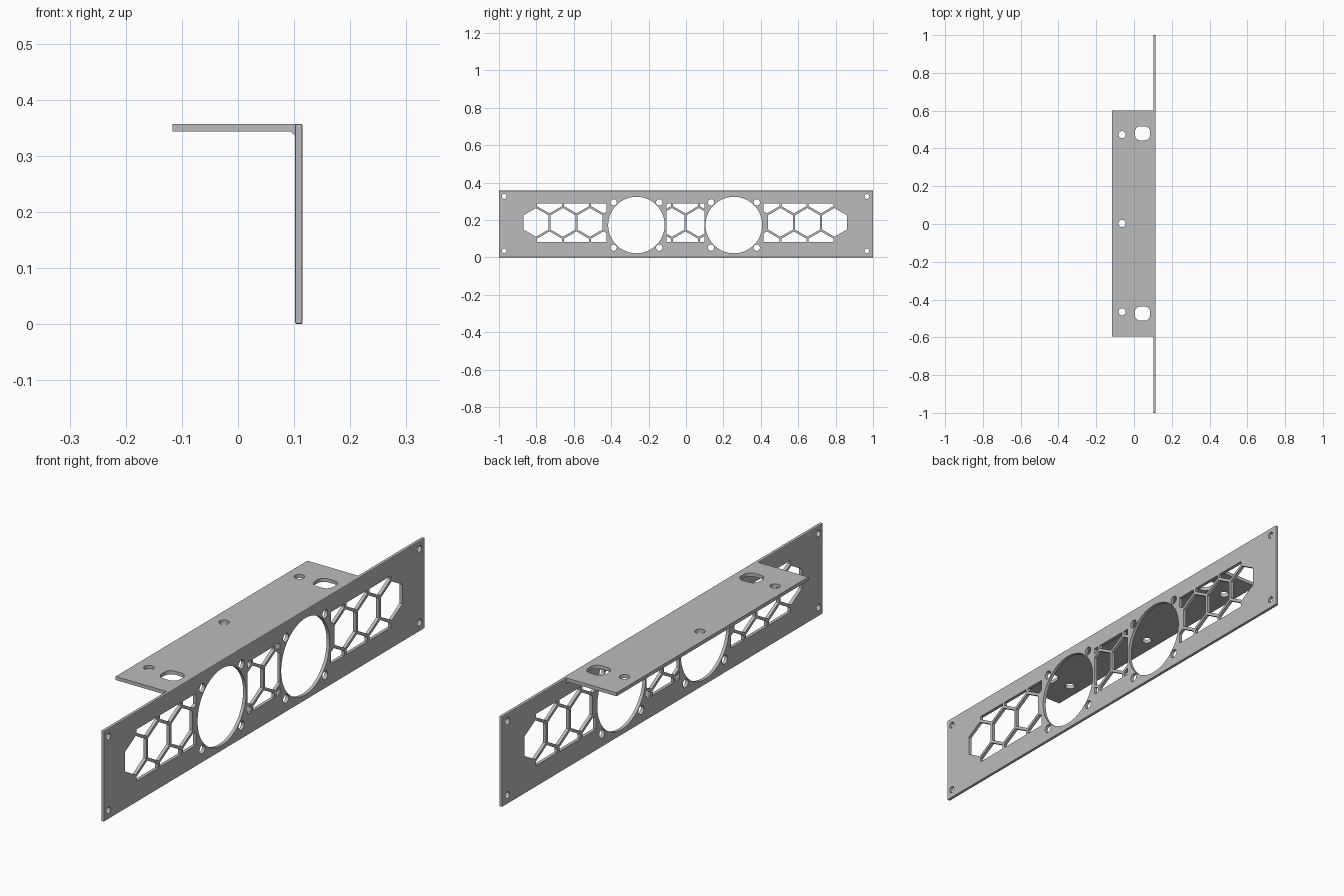
import bpy, bmesh, math

cube = bpy.data.objects.get("Cube")
if cube:
    bpy.data.objects.remove(cube, do_unlink=True)

# Single material
grey = bpy.data.materials.new("plain grey")
grey.use_nodes = True
COLOUR = (0.5, 0.5, 0.5, 1)
grey.diffuse_color = COLOUR
grey.node_tree.nodes["Principled BSDF"].inputs["Base Color"].default_value = COLOUR

PLACE = {"x": lambda a, b, t: (t, a, b),
         "y": lambda a, b, t: (a, t, b),
         "z": lambda a, b, t: (a, b, t)}


def prisms(name, outlines, axis, lo, hi, bevel=0):
    """One object of straight prisms, from outlines drawn across the axis."""
    bm = bmesh.new()
    for outline in outlines:
        ends = [[bm.verts.new(PLACE[axis](a, b, t)) for a, b in outline] for t in (lo, hi)]
        bm.faces.new(ends[0])
        bm.faces.new(ends[1])
        n = len(outline)
        for i in range(n):
            j = (i + 1) % n
            bm.faces.new((ends[0][i], ends[0][j], ends[1][j], ends[1][i]))
    bmesh.ops.recalc_face_normals(bm, faces=bm.faces)
    if bevel:
        bmesh.ops.bevel(bm, geom=bm.edges[:], offset=bevel, segments=2,
                        profile=0.5, affect="EDGES")
    mesh = bpy.data.meshes.new(name)
    bm.to_mesh(mesh)
    bm.free()
    mesh.materials.append(grey)
    obj = bpy.data.objects.new(name, mesh)
    bpy.context.collection.objects.link(obj)
    return obj


def cut(obj, outlines, axis, lo, hi):
    cutter = prisms("cutter", outlines, axis, lo, hi)
    cutter.hide_render = True
    mod = obj.modifiers.new("holes", "BOOLEAN")
    mod.operation, mod.solver, mod.object = "DIFFERENCE", "EXACT", cutter
    bpy.context.view_layer.objects.active = obj
    bpy.ops.object.modifier_apply(modifier=mod.name)
    bpy.data.objects.remove(cutter, do_unlink=True)


def ring(a, b, r, n=32, turn=0.0):
    return [(a + r * math.cos(turn + math.tau * i / n),
             b + r * math.sin(turn + math.tau * i / n)) for i in range(n)]


def rect(a0, b0, a1, b1):
    return [(a0, b0), (a1, b0), (a1, b1), (a0, b1)]


def rounded(a, b, w, h, r):
    pts = []
    for k, (sx, sy) in enumerate(((1, 1), (-1, 1), (-1, -1), (1, -1))):
        for i in range(9):
            ang = math.pi / 2 * (k + i / 8)
            pts.append((a + sx * (w / 2 - r) + r * math.cos(ang),
                        b + sy * (h / 2 - r) + r * math.sin(ang)))
    return pts


def clip(poly, axis, limit, sign):
    """Keep the part of a convex outline on one side of a limit."""
    out = []
    for i, p in enumerate(poly):
        q = poly[(i + 1) % len(poly)]
        dp, dq = sign * (limit - p[axis]), sign * (limit - q[axis])
        if dp >= 0:
            out.append(p)
        if dp * dq < 0:
            t = dp / (dp - dq)
            out.append((p[0] + t * (q[0] - p[0]), p[1] + t * (q[1] - p[1])))
    return out


# Honeycomb vents: a full middle row, with trimmed rows above and below
PITCH, HEX_Z = 0.1444, 0.187
HEX_R = 0.0665 / math.cos(math.pi / 6)


def honeycomb(first, count, offsets, y0, y1):
    cells = [(first + i * PITCH, HEX_Z) for i in range(count)]
    cells += [(first + o * PITCH, HEX_Z + s * PITCH * math.sqrt(0.75))
              for o in offsets for s in (-1, 1)]
    out = []
    for y, z in cells:
        poly = ring(y, z, HEX_R, 6, math.pi / 6)
        for axis, limit, sign in ((0, y0, -1), (0, y1, 1), (1, 0.083, -1), (1, 0.287, 1)):
            poly = clip(poly, axis, limit, sign)
        out.append(poly)
    return out


holes = honeycomb(-0.802, 3, (0.5, 1.5, 2.5), -0.9, -0.425)
holes += honeycomb(-0.075, 2, (-0.5, 0.5, 1.5), -0.104, 0.099)
holes += honeycomb(0.505, 3, (-0.5, 0.5, 1.5), 0.414, 0.9)

# Fan openings with their screw holes, then the corner holes
for y in (-0.265, 0.256):
    holes.append(ring(y, 0.173, 0.151, 96))
    holes += [ring(y + sy * 0.122, 0.173 + sz * 0.121, 0.017, 24)
              for sy in (-1, 1) for sz in (-1, 1)]
holes += [ring(y, z, 0.013, 24) for y in (-0.972, 0.967) for z in (0.035, 0.326)]

TOP = 0.357
panel = prisms("face_panel", [rect(-1, 0, 1, TOP)], "x", 0.102, 0.115, 0.003)
cut(panel, holes, "x", 0.0, 0.2)

# Mounting shelf behind the panel, with a small gusset in the bend
profile = [(-0.117, TOP), (-0.117, 0.343), (0.094, 0.343),
           (0.102, 0.335), (0.108, 0.335), (0.108, TOP)]
shelf = prisms("mounting_shelf", [profile], "y", -0.595, 0.6)
shelf_holes = [ring(-0.063, y, 0.019) for y in (-0.465, 0.003, 0.473)]
shelf_holes += [rounded(0.045, y, 0.08, 0.074, 0.028) for y in (-0.474, 0.48)]
cut(shelf, shelf_holes, "z", 0.3, 0.4)
